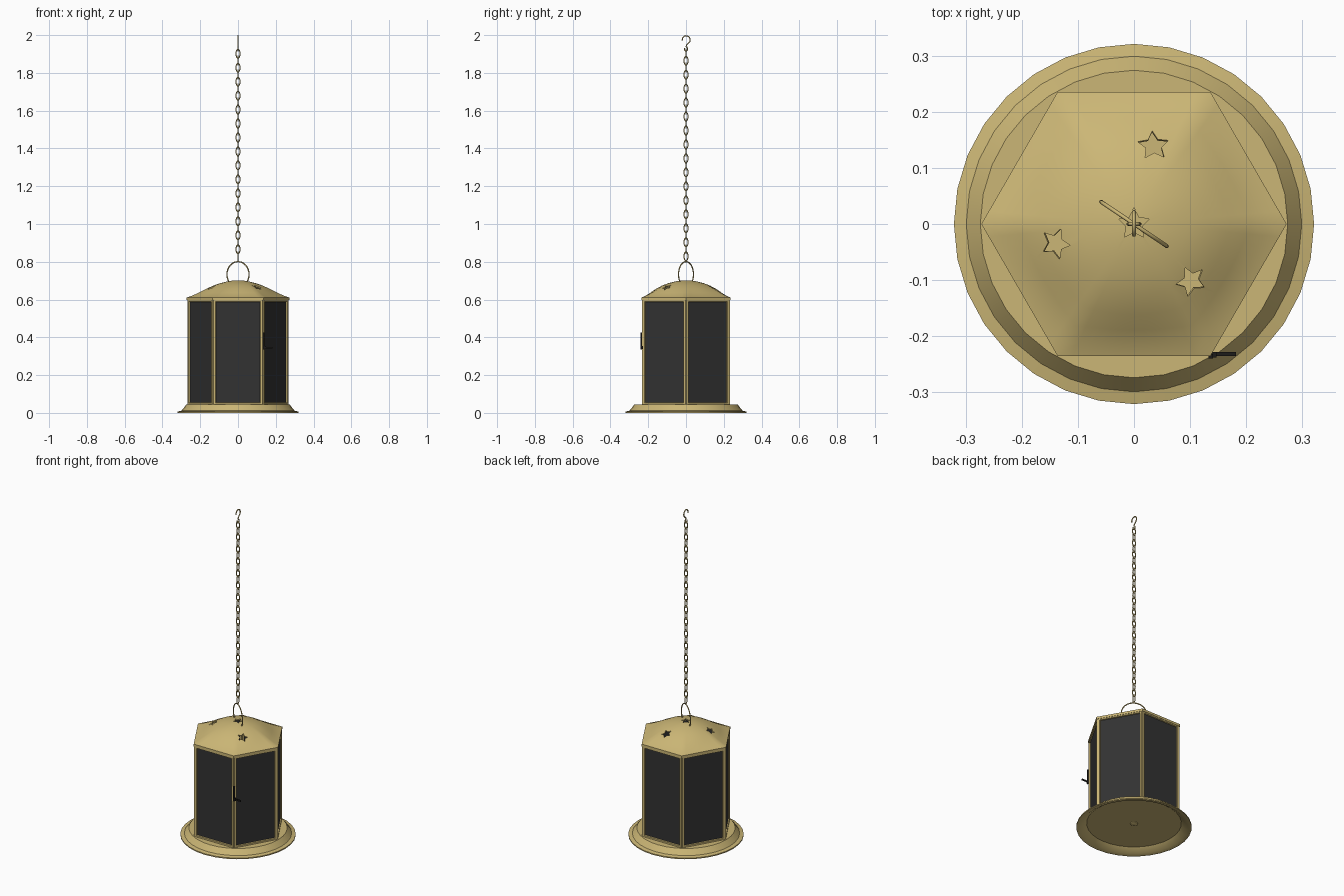
import bpy, bmesh
from math import sin, cos, pi, radians
from mathutils import Matrix, Vector

cube = bpy.data.objects.get("Cube")
if cube:
    bpy.data.objects.remove(cube, do_unlink=True)


def material(name, rgb, rough=0.5):
    m = bpy.data.materials.new(name)
    m.use_nodes = True
    m.diffuse_color = (*rgb, 1)
    bsdf = next(n for n in m.node_tree.nodes if n.type == 'BSDF_PRINCIPLED')
    bsdf.inputs["Base Color"].default_value = (*rgb, 1)
    bsdf.inputs["Roughness"].default_value = rough
    return m


BRASS = material("pale brass", (0.60, 0.47, 0.18))
GLASS = material("dark glass", (0.032, 0.032, 0.032))
IRON = material("black iron", (0.012, 0.011, 0.01))


def make(name, bm, *mats):
    bmesh.ops.recalc_face_normals(bm, faces=bm.faces[:])
    me = bpy.data.meshes.new(name)
    bm.to_mesh(me)
    bm.free()
    ob = bpy.data.objects.new(name, me)
    bpy.context.collection.objects.link(ob)
    for m in mats:
        me.materials.append(m)
    return ob


def activate(ob):
    bpy.ops.object.select_all(action='DESELECT')
    ob.select_set(True)
    bpy.context.view_layer.objects.active = ob


def smooth(ob, angle=30):
    activate(ob)
    bpy.ops.object.shade_smooth_by_angle(angle=radians(angle))


def loft(rings, caps=(True, True)):
    """Skin a stack of closed point rings."""
    bm = bmesh.new()
    vs = [[bm.verts.new(p) for p in r] for r in rings]
    n = len(rings[0])
    for a, b in zip(vs, vs[1:]):
        for i in range(n):
            j = (i + 1) % n
            bm.faces.new((a[i], a[j], b[j], b[i]))
    if caps[0]:
        bm.faces.new(vs[0][::-1])
    if caps[1]:
        bm.faces.new(vs[-1])
    return bm


def circle(r, z, n=32):
    return [(r * cos(2 * pi * i / n), r * sin(2 * pi * i / n), z) for i in range(n)]


def wire(name, paths, radius, mat, cyclic=False):
    cu = bpy.data.curves.new(name, 'CURVE')
    cu.dimensions = '3D'
    cu.bevel_depth = radius
    cu.bevel_resolution = 1
    cu.use_fill_caps = True
    for pts in paths:
        sp = cu.splines.new('POLY')
        sp.points.add(len(pts) - 1)
        for p, co in zip(sp.points, pts):
            p.co = (*co, 1)
        sp.use_cyclic_u = cyclic
        sp.use_smooth = True
    cu.materials.append(mat)
    ob = bpy.data.objects.new(name, cu)
    bpy.context.collection.objects.link(ob)
    return ob


# Base tray: flat lip, sloped side, hollow underside
tray = [(0.264, 0.028), (0.296, 0.004), (0.321, 0.0), (0.321, 0.007),
        (0.299, 0.012), (0.274, 0.044)]
smooth(make("base_tray", loft([circle(r, z) for r, z in tray]), BRASS))
smooth(make("base_rivet", loft([circle(0.022, 0.03, 12), circle(0.022, 0.022, 12),
                                circle(0.012, 0.018, 12)]), BRASS))

# Six-sided body: raised frames with recessed dark panes
bm = loft([circle(0.265, 0.04, 6), circle(0.265, 0.603, 6)], (False, False))
bmesh.ops.recalc_face_normals(bm, faces=bm.faces[:])
panes = bm.faces[:]
for thick, depth in ((0.003, 0.004), (0.016, 0), (0.003, -0.007)):
    bmesh.ops.inset_individual(bm, faces=panes, thickness=thick, depth=depth)
for f in panes:
    f.material_index = 1
make("lantern_body", bm, BRASS, GLASS)

# Roof: hexagonal eave blending into a round dome
N = 72


def roof_ring(scale, z, hexness):
    pts = []
    for i in range(N):
        a = 2 * pi * i / N
        hexa = cos(pi / 6) / cos(a % (pi / 3) - pi / 6)
        r = 0.272 * scale * (hexness * hexa + (1 - hexness) * 0.95)
        pts.append((r * cos(a), r * sin(a), z))
    return pts


profile = [(1, 0.597, 1), (1, 0.611, 1), (0.9, 0.62, 0.92), (0.78, 0.636, 0.7),
           (0.65, 0.655, 0.42), (0.5, 0.674, 0.2), (0.36, 0.687, 0.05),
           (0.22, 0.696, 0), (0.1, 0.701, 0), (0.03, 0.702, 0)]
roof = make("roof", loft([roof_ring(*p) for p in profile], (False, True)), BRASS)
solid = roof.modifiers.new("thickness", 'SOLIDIFY')
solid.thickness = 0.007
solid.offset = -1


# Star-shaped openings in the roof
def star_cutter(x, y, z, size, turn, tilt):
    def ring(h):
        return [((size if k % 2 == 0 else size * 0.5) * cos(turn + k * pi / 5),
                 (size if k % 2 == 0 else size * 0.5) * sin(turn + k * pi / 5), h)
                for k in range(10)]
    bm = loft([ring(-0.035), ring(0.035)])
    axis = Vector((-y, x, 0)) if tilt else Vector((0, 0, 1))
    bm.transform(Matrix.Translation((x, y, z)) @ Matrix.Rotation(tilt, 4, axis))
    ob = make("star_cutter", bm)
    ob.hide_render = True
    return ob


cutters = [star_cutter(0, 0, 0.70, 0.029, pi / 2, 0)]
for deg in (76, 194, 315):
    a = radians(deg)
    cutters.append(star_cutter(0.145 * cos(a), 0.145 * sin(a), 0.667, 0.029,
                               a + 0.3, radians(20)))
for c in cutters:
    cut = roof.modifiers.new("star", 'BOOLEAN')
    cut.operation = 'DIFFERENCE'
    cut.solver = 'EXACT'
    cut.object = c
activate(roof)
for mod in list(roof.modifiers):
    bpy.ops.object.modifier_apply(modifier=mod.name)
for c in cutters:
    bpy.data.objects.remove(c, do_unlink=True)
smooth(roof, 35)

# Wire handle, set diagonally across the roof
turn = radians(-34)
arch = []
for i in range(17):
    a = radians(-35 + 250 * i / 16)
    u = 0.071 * cos(a)
    arch.append((u * cos(turn), u * sin(turn), 0.733 + 0.068 * sin(a)))
wire("handle", [arch], 0.0035, BRASS)

# Chain of alternating oval links
links = []
for k in range(1, 31):
    loop = []
    for i in range(14):
        a = 2 * pi * i / 14
        w, h = 0.0105 * cos(a), 0.024 * sin(a)
        z = 0.792 + 0.037 * k + h
        loop.append((w, 0, z) if k % 2 == 0 else (0, w, z))
    links.append(loop)
wire("chain", links, 0.0032, BRASS, cyclic=True)

# Top hook: small closed eye below, open crook above
hook = [(0, 0.009 * cos(a), 1.927 + 0.011 * sin(a))
        for a in (radians(d) for d in range(150, 451, 30))]
hook += [(0, 0.003, 1.948)]
hook += [(0, 0.001 + 0.021 * cos(a), 1.975 + 0.0215 * sin(a))
         for a in (radians(d) for d in range(-50, 191, 24))]
wire("hook", [hook], 0.0035, BRASS)

# Door latch: upright plate with a short bar
bm = bmesh.new()
for size, pos in (((0.008, 0.008, 0.09), (0.137, -0.236, 0.38)),
                  ((0.05, 0.007, 0.008), (0.157, -0.232, 0.345)),
                  ((0.012, 0.01, 0.016), (0.141, -0.233, 0.345))):
    bmesh.ops.create_cube(bm, size=1, matrix=Matrix.Translation(pos) @
                          Matrix.Diagonal((*size, 1)))
make("door_latch", bm, IRON)
